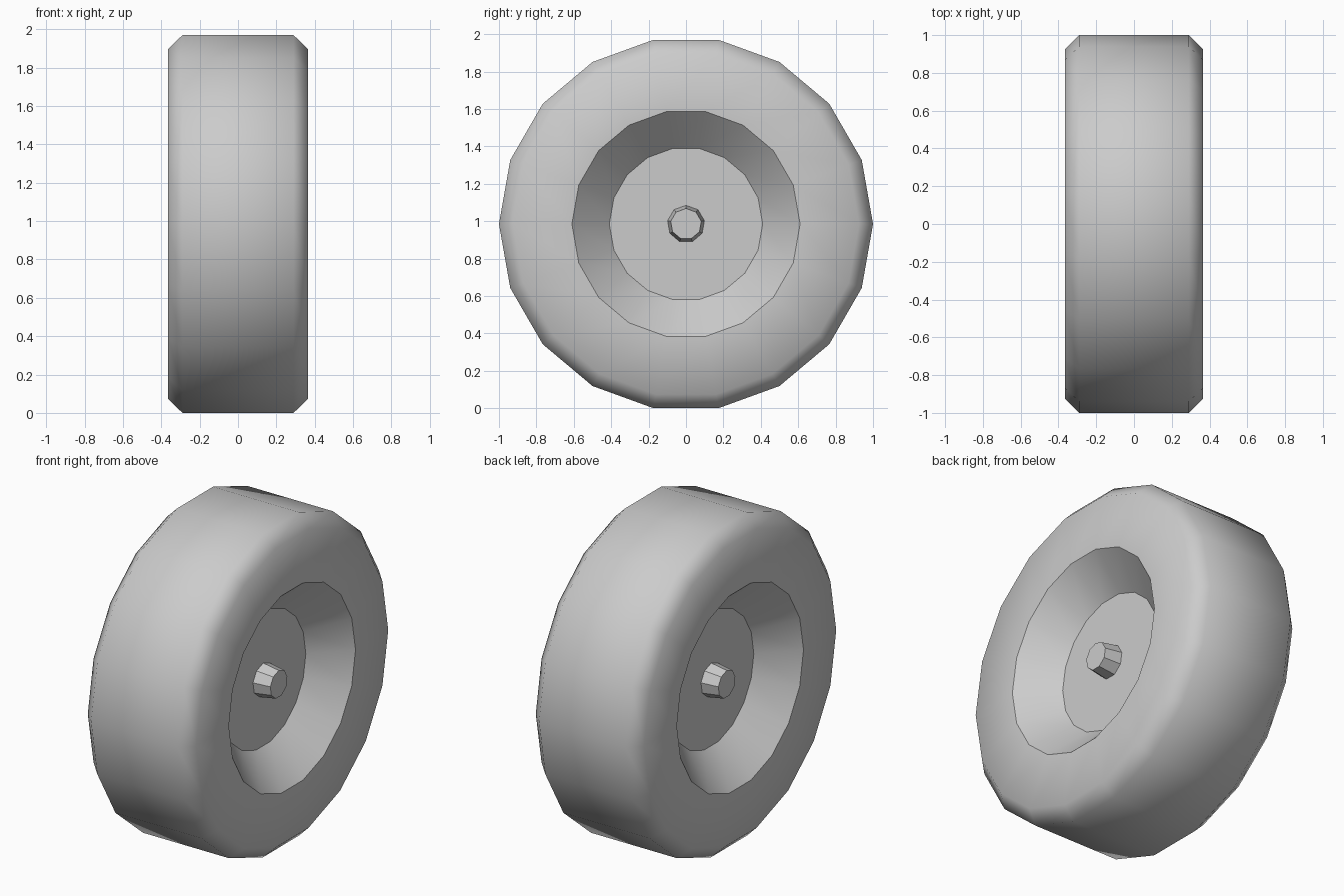
import bpy, bmesh
from math import sin, cos, tau, radians

if "Cube" in bpy.data.objects:
    bpy.data.objects.remove(bpy.data.objects["Cube"])

CENTRE_Z = 0.985
SIDES = 18

# Plain grey for the whole wheel
grey = bpy.data.materials.new("plain grey")
colour = (0.6, 0.6, 0.6, 1)
grey.diffuse_color = colour
grey.use_nodes = True
grey.node_tree.nodes["Principled BSDF"].inputs["Base Color"].default_value = colour


def revolve(name, profile, sides, start, cap=False, smooth=None):
    """Turn (x, radius) points about the axle; optionally cap the last ring."""
    bm = bmesh.new()
    rings = []
    for x, r in profile:
        angles = [start + tau * i / sides for i in range(sides)]
        rings.append([bm.verts.new((x, r * cos(a), r * sin(a))) for a in angles])
    for a, b in zip(rings, rings[1:]):
        for i in range(sides):
            j = (i + 1) % sides
            bm.faces.new((a[i], a[j], b[j], b[i]))
    if cap:
        bm.faces.new(rings[-1])
    # Face everything away from the middle of the wheel
    bm.normal_update()
    for f in bm.faces:
        c = f.calc_center_median()
        if f.normal.dot(c) < 0:
            f.normal_flip()
    mesh = bpy.data.meshes.new(name)
    bm.to_mesh(mesh)
    bm.free()
    mesh.materials.append(grey)
    obj = bpy.data.objects.new(name, mesh)
    obj.location.z = CENTRE_Z
    bpy.context.collection.objects.link(obj)
    if smooth:
        bpy.ops.object.select_all(action='DESELECT')
        obj.select_set(True)
        bpy.context.view_layer.objects.active = obj
        bpy.ops.object.shade_smooth_by_angle(angle=radians(smooth))
    return obj


# Tyre: tread, bevelled shoulders, flat walls and sloping inner lips
half = [(0.17, 0.41), (0.365, 0.61), (0.365, 0.925), (0.29, 1.0)]
profile = [(-x, r) for x, r in half] + half[::-1]
revolve("tyre", profile, SIDES, 0, smooth=70)

# Wheel discs and tapered hub caps on both sides
for side, s in (("left", 1), ("right", -1)):
    revolve(side + "_disc", [(s * 0.17, 0.41)], SIDES, 0, cap=True)
    revolve(side + "_hub", [(s * 0.17, 0.1), (s * 0.275, 0.083)], 9, tau / 4, cap=True)
